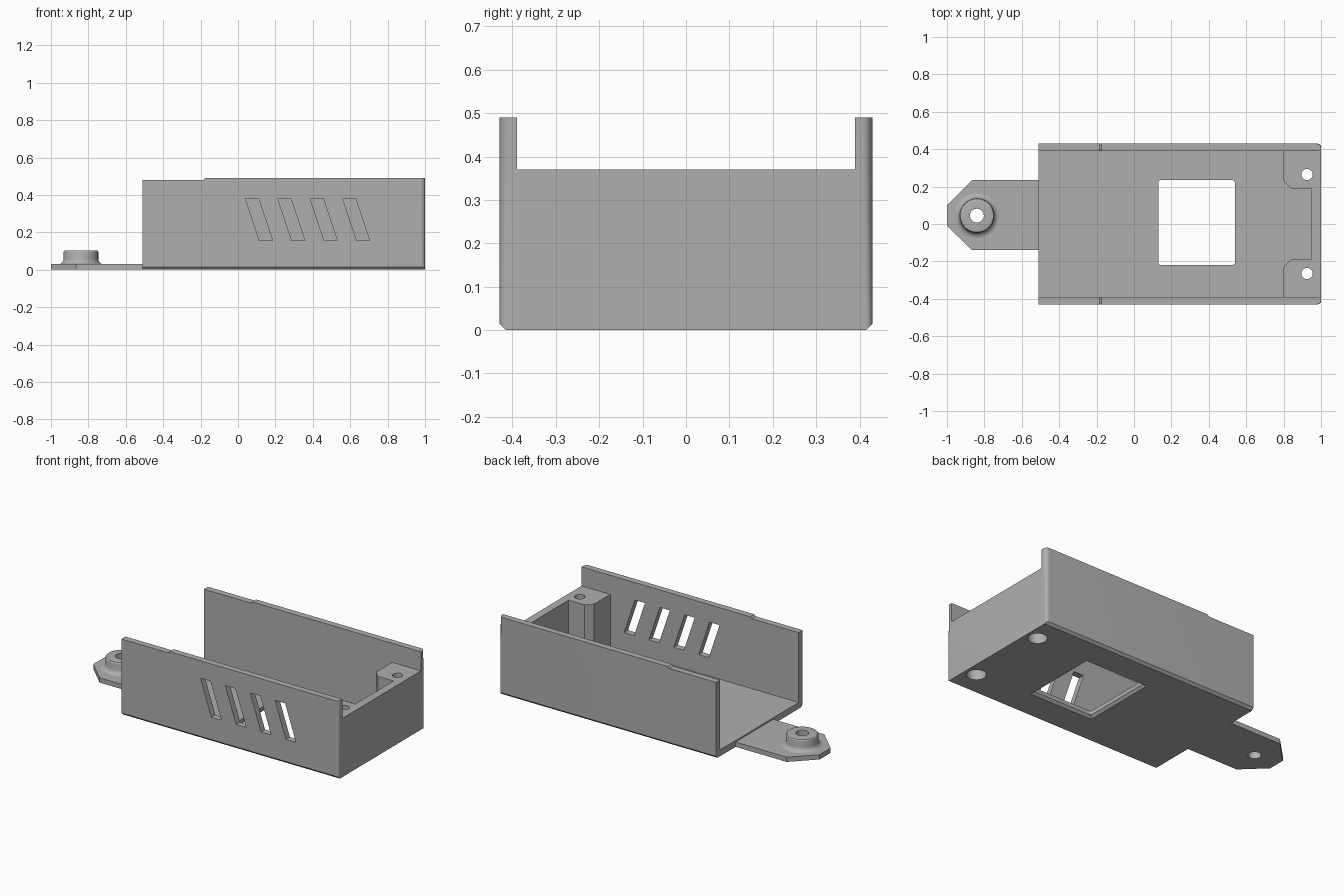
import bpy, bmesh, math
from mathutils import Vector

if "Cube" in bpy.data.objects:
    bpy.data.objects.remove(bpy.data.objects["Cube"], do_unlink=True)

grey = bpy.data.materials.new("plain grey")
grey.use_nodes = True
grey.diffuse_color = (0.43, 0.43, 0.43, 1)
grey.node_tree.nodes["Principled BSDF"].inputs["Base Color"].default_value = (0.43, 0.43, 0.43, 1)


def finish(name, bm):
    bmesh.ops.recalc_face_normals(bm, faces=bm.faces)
    mesh = bpy.data.meshes.new(name)
    bm.to_mesh(mesh)
    bm.free()
    mesh.materials.append(grey)
    obj = bpy.data.objects.new(name, mesh)
    bpy.context.collection.objects.link(obj)
    return obj


def prism(axis, outline, start, end):
    """Extrude a 2D outline along x, y or z."""
    place = {"x": lambda a, b, t: (t, a, b),
             "y": lambda a, b, t: (a, t, b),
             "z": lambda a, b, t: (a, b, t)}[axis]
    bm = bmesh.new()
    face = bm.faces.new([bm.verts.new(place(a, b, start)) for a, b in outline])
    new = bmesh.ops.extrude_face_region(bm, geom=[face])["geom"]
    bmesh.ops.translate(bm, vec=Vector(place(0, 0, end - start)),
                        verts=[g for g in new if isinstance(g, bmesh.types.BMVert)])
    return bm


def rect(x0, x1, y0, y1):
    return [(x0, y0), (x1, y0), (x1, y1), (x0, y1)]


def circle(x, y, r, n=40):
    return [(x + r * math.cos(2 * math.pi * i / n), y + r * math.sin(2 * math.pi * i / n))
            for i in range(n)]


def round_verticals(bm, radius, test=lambda v: True):
    edges = [e for e in bm.edges
             if abs((e.verts[0].co - e.verts[1].co).normalized().z) > 0.99
             and all(test(v.co) for v in e.verts)]
    bmesh.ops.bevel(bm, geom=edges, offset=radius, segments=6, profile=0.5, affect="EDGES")


def cut(obj, bm):
    """Subtract a solid, then discard it."""
    cutter = finish("cutter", bm)
    cutter.hide_render = True
    mod = obj.modifiers.new("cut", "BOOLEAN")
    mod.operation, mod.solver, mod.object = "DIFFERENCE", "EXACT", cutter
    bpy.context.view_layer.objects.active = obj
    bpy.ops.object.modifier_apply(modifier=mod.name)
    bpy.data.objects.remove(cutter, do_unlink=True)


def smooth(obj):
    bpy.ops.object.select_all(action="DESELECT")
    obj.select_set(True)
    bpy.context.view_layer.objects.active = obj
    bpy.ops.object.shade_smooth_by_angle(angle=math.radians(30))


# Tray: solid block with chamfered bottom edges and rounded end corners
W, IN, H, LOW, FLOOR, C = 0.43, 0.39, 0.49, 0.37, 0.04, 0.015
bm = prism("x", [(-W + C, 0), (W - C, 0), (W, C), (W, H), (-W, H), (-W, C)], -0.51, 1.0)
round_verticals(bm, 0.025, lambda co: co.x > 0.9)
tray = finish("tray", bm)

# Cavity, leaving two chamfered screw posts in the closed end
half = [(0.95, 0.19), (0.84, 0.19), (0.80, 0.23), (0.80, IN), (-0.6, IN)]
cut(tray, prism("z", half + [(x, -y) for x, y in reversed(half)], FLOOR, 0.7))

# Lower the end wall and posts, and step the side walls
cut(tray, prism("z", rect(0.7, 1.1, -IN, IN), LOW, 0.7))
cut(tray, prism("y", [(-0.6, 0.48), (-0.185, 0.48), (-0.165, 0.5), (-0.6, 0.5)], -0.6, 0.6))

# Slanted vents through the front wall only
for i in range(4):
    x = 0.04 + 0.173 * i
    cut(tray, prism("y", [(x, 0.38), (x + 0.07, 0.38), (x + 0.145, 0.155), (x + 0.075, 0.155)],
                    -0.6, -0.3))

# Floor window with a chamfered lower rim
bm = prism("z", rect(0.13, 0.54, -0.22, 0.235), -0.1, 0.1)
round_verticals(bm, 0.015)
cut(tray, bm)
bm = prism("z", rect(0.13, 0.54, -0.22, 0.235), -0.001, C)
for v in bm.verts:
    if v.co.z < 0:
        v.co.x += math.copysign(C, v.co.x - 0.335)
        v.co.y += math.copysign(C, v.co.y)
cut(tray, bm)

# Screw holes with wide counterbores below
for side in (-1, 1):
    cut(tray, prism("z", circle(0.925, 0.265 * side, 0.03), -0.1, 0.5))
    cut(tray, prism("z", circle(0.925, 0.265 * side, 0.055), -0.1, 0.1))
smooth(tray)

# Mounting tab
TX, TY, HOLE, T = -0.84, 0.045, 0.037, 0.03
tab = finish("mounting_tab", prism("z", [(-0.51, -0.14), (-0.51, 0.235), (-0.865, 0.235),
                                         (-1, 0.1), (-1, -0.01), (-0.865, -0.14)], 0, T))
cut(tab, prism("z", circle(TX, TY, HOLE), -0.1, 0.2))
smooth(tab)

# Turned boss with a flared foot and a rounded rim
profile = [(HOLE, T), (0.12, T)]
profile += [(0.12 - 0.027 * math.sin(a), T + 0.027 * (1 - math.cos(a)))
            for a in (math.radians(d) for d in (22.5, 45, 67.5, 90))]
profile += [(0.083 + 0.01 * math.cos(a), 0.093 + 0.01 * math.sin(a))
            for a in (math.radians(d) for d in (0, 30, 60, 90))]
profile += [(HOLE, 0.103)]
bm = bmesh.new()
ring = [bm.verts.new((TX + r, TY, z)) for r, z in profile]
edges = [bm.edges.new((v, ring[(i + 1) % len(ring)])) for i, v in enumerate(ring)]
bmesh.ops.spin(bm, geom=ring + edges, cent=(TX, TY, 0), axis=(0, 0, 1),
               angle=2 * math.pi, steps=40, use_duplicate=False)
bmesh.ops.remove_doubles(bm, verts=bm.verts, dist=0.0005)
smooth(finish("mounting_boss", bm))
